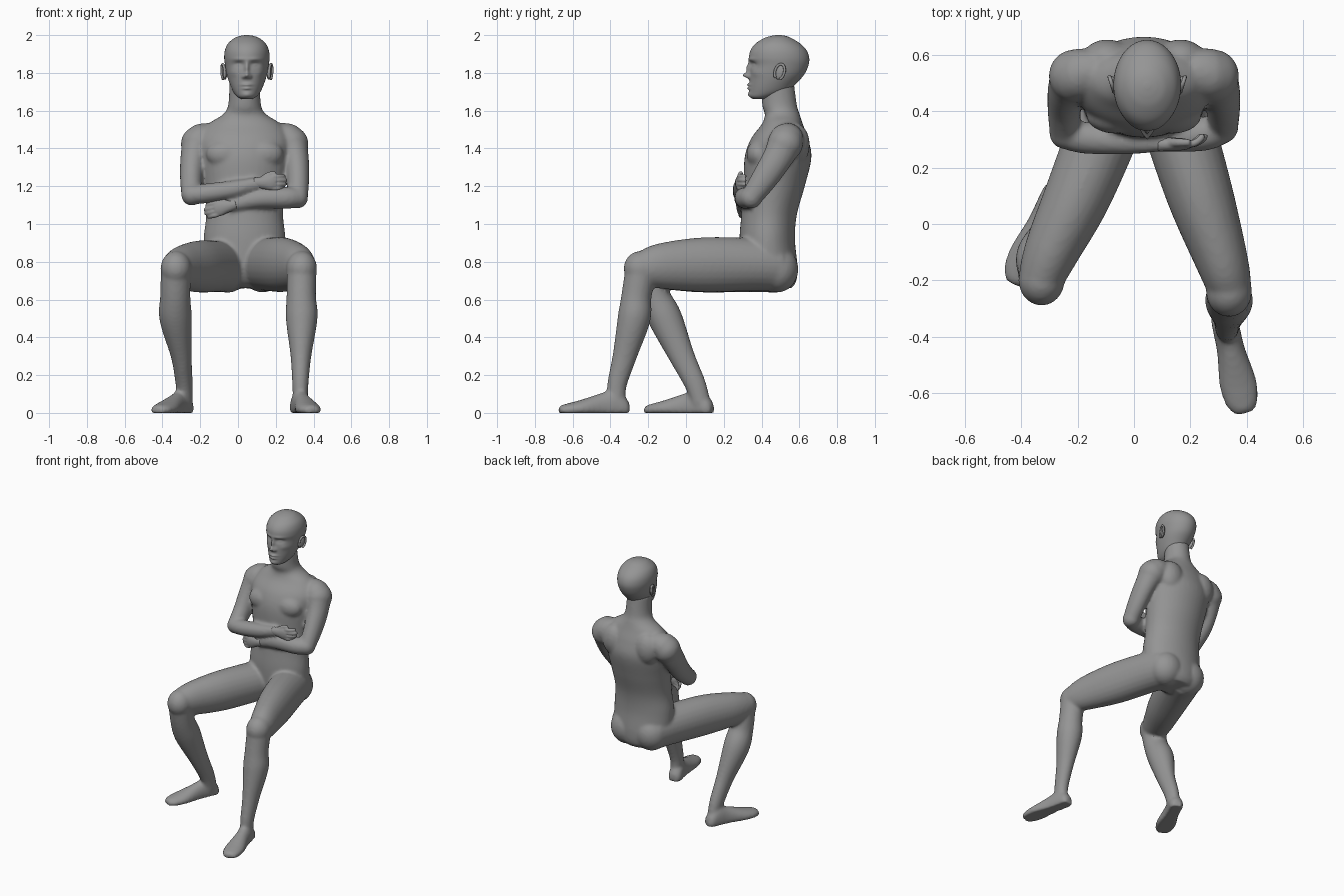
import bpy
import bmesh
from math import cos, sin, pi, exp
from mathutils import Vector, Matrix

default_cube = bpy.data.objects.get("Cube")
if default_cube:
    bpy.data.objects.remove(default_cube, do_unlink=True)

X, Y, Z = Vector((1, 0, 0)), Vector((0, 1, 0)), Vector((0, 0, 1))
BODY_X, HEAD_X = 0.035, 0.047

grey = bpy.data.materials.new("plain grey")
grey.use_nodes = True
grey.diffuse_color = (0.3, 0.3, 0.3, 1)
grey.node_tree.nodes["Principled BSDF"].inputs["Base Color"].default_value = grey.diffuse_color


def spline(rows, steps=6):
    """Smoothly interpolate rows of numbers (Catmull-Rom)."""
    result = []
    last = len(rows) - 1
    for i in range(last):
        a, b, c, d = (rows[max(0, min(last, i + k))] for k in (-1, 0, 1, 2))
        for s in range(steps):
            t = s / steps
            result.append([q + t / 2 * (r - p + t * (2 * p - 5 * q + 4 * r - o
                           + t * (3 * (q - r) + o - p)))
                           for p, q, r, o in zip(a, b, c, d)])
    return result + [list(rows[-1])]


def skin(bm, rings):
    """Bridge rings of points into a closed tube."""
    loops = [[bm.verts.new(p) for p in ring] for ring in rings]
    n = len(loops[0])
    for low, high in zip(loops, loops[1:]):
        for i in range(n):
            j = (i + 1) % n
            bm.faces.new((low[i], low[j], high[j], high[i]))
    bm.faces.new(loops[0][::-1])
    bm.faces.new(loops[-1])


def tube(bm, rows, across, up=None, sides=24):
    """Loft ellipses along rows of (x, y, z, half width, half depth)."""
    rows = spline(rows)
    rings = []
    for i, row in enumerate(rows):
        centre = Vector(row[:3])
        u, v = across, up
        if up is None:
            ahead = Vector(rows[min(i + 1, len(rows) - 1)][:3])
            behind = Vector(rows[max(i - 1, 0)][:3])
            tangent = (ahead - behind).normalized()
            u = (across - across.dot(tangent) * tangent).normalized()
            v = tangent.cross(u)
        angles = [2 * pi * k / sides for k in range(sides)]
        rings.append([centre + u * row[3] * cos(a) + v * row[4] * sin(a) for a in angles])
    skin(bm, rings)


def ball(bm, centre, size):
    matrix = Matrix.Translation(centre) @ Matrix.Diagonal((*size, 1))
    bmesh.ops.create_uvsphere(bm, u_segments=24, v_segments=16, radius=1, matrix=matrix)


def finish(name, bm, voxel=None, relax=6):
    """Make the object; with a voxel size, fuse overlapping forms into one skin."""
    bmesh.ops.recalc_face_normals(bm, faces=bm.faces)
    for face in bm.faces:
        face.smooth = True
    mesh = bpy.data.meshes.new(name)
    bm.to_mesh(mesh)
    bm.free()
    mesh.materials.append(grey)
    obj = bpy.data.objects.new(name, mesh)
    bpy.context.collection.objects.link(obj)
    if voxel:
        fuse = obj.modifiers.new("fuse", 'REMESH')
        fuse.mode = 'VOXEL'
        fuse.voxel_size = voxel
        fuse.use_smooth_shade = True
        soften = obj.modifiers.new("soften", 'SMOOTH')
        soften.factor = 0.5
        soften.iterations = relax
    return obj


def foot(bm, heel, toe):
    """Flat-soled foot: share of length, half width, height."""
    heel, toe = Vector((*heel, 0)), Vector((*toe, 0))
    side = (toe - heel).cross(Z).normalized()
    rings = []
    for t, width, height in spline([(0, .025, .05), (.06, .045, .085), (.2, .048, .13),
                                    (.4, .05, .105), (.7, .066, .068), (.88, .06, .05),
                                    (.97, .042, .04), (1, .025, .03)]):
        centre = heel.lerp(toe, t)
        rings.append([centre + side * width * cos(k * pi / 12)
                      + Z * height * max(0, .3 + .7 * sin(k * pi / 12)) for k in range(24)])
    skin(bm, rings)


def hand(name, wrist, reach, across, curl):
    """Palm, four curled fingers and a thumb."""
    bm = bmesh.new()
    wrist, reach, across = Vector(wrist), Vector(reach).normalized(), Vector(across).normalized()

    def at(forward, sideways, inward):
        return wrist + reach * forward + across * sideways + curl * inward

    tube(bm, [(*at(d, 0, 0), w, h) for d, w, h in
              ((-.03, .028, .026), (.02, .034, .024), (.06, .042, .021), (.085, .036, .015))], across)
    for k, length in enumerate((.058, .068, .064, .05)):
        offset = .032 - .021 * k
        tube(bm, [(*at(.07 + f * length, offset, c), r, r) for f, c, r in
                  ((0, 0, .014), (.5, .004, .013), (.9, .02, .012), (1, .035, .009))], across, sides=12)
    tube(bm, [(*at(d, s, .006), r, r) for d, s, r in
              ((.015, .02, .016), (.05, .042, .015), (.085, .05, .011))], curl, sides=12)
    return finish(name, bm, voxel=.005, relax=3)


# Body: torso and neck
body = bmesh.new()
tube(body, [(BODY_X, y, z, w, d) for z, y, w, d in (
    (.66, .47, .12, .09), (.7, .455, .18, .13), (.78, .44, .212, .15), (.92, .43, .217, .147),
    (1.05, .44, .204, .147), (1.2, .467, .215, .162), (1.35, .487, .238, .177),
    (1.45, .495, .24, .152), (1.53, .51, .19, .108), (1.58, .51, .115, .092),
    (1.63, .495, .087, .092), (1.76, .485, .08, .085))], X, Y, sides=40)
for side in (-1, 1):
    ball(body, (BODY_X + side * .095, .485, .76), (.115, .11, .122))
    ball(body, (BODY_X + side * .1, .385, 1.37), (.105, .065, .075))
    ball(body, (BODY_X + side * .13, .585, 1.42), (.09, .07, .11))

# Thighs, shins and feet
tube(body, [(.12, .48, .775, .125, .135), (.155, .36, .785, .128, .14), (.235, .1, .785, .118, .145),
            (.308, -.12, .778, .095, .123), (.337, -.22, .765, .08, .098), (.34, -.26, .76, .07, .08)], X)
tube(body, [(-.05, .48, .77, .125, .135), (-.095, .36, .775, .128, .135), (-.2, .1, .775, .118, .138),
            (-.285, -.08, .77, .1, .12), (-.325, -.18, .765, .084, .098), (-.335, -.22, .76, .072, .08)], X)
ball(body, (.337, -.24, .765), (.082, .09, .092))
ball(body, (-.328, -.2, .765), (.082, .09, .092))
tube(body, [(.337, -.235, .77, .08, .085), (.335, -.262, .62, .078, .08), (.337, -.275, .5, .084, .087),
            (.333, -.325, .3, .055, .064), (.33, -.365, .15, .043, .052), (.33, -.37, .05, .04, .05)], X)
tube(body, [(-.328, -.195, .77, .08, .085), (-.332, -.165, .62, .08, .082), (-.33, -.11, .5, .086, .09),
            (-.3, -.022, .3, .055, .068), (-.285, .05, .15, .045, .056), (-.28, .08, .05, .04, .05)], X)
foot(body, (.312, -.3), (.392, -.672))
foot(body, (-.265, .14), (-.425, -.215))

# Upper arms share one shape, placed either side of the torso
for side, elbow in ((1, (.28, .345, 1.14)), (-1, (.28, .325, 1.155))):
    ex, ey, ez = elbow
    tube(body, [(BODY_X + side * x, y, z, w, d) for x, y, z, w, d in (
        (.16, .53, 1.46, .07, .08), (.235, .53, 1.44, .088, .092), (.27, .485, 1.35, .07, .08),
        (.282, .415, 1.24, .06, .07), (ex, ey, ez, .055, .056))], X)
    ball(body, (BODY_X + side * .245, .525, 1.425), (.093, .095, .092))
    ball(body, (BODY_X + side * ex, ey, ez), (.056, .06, .058))

# Forearms folded across the belly
tube(body, [(.32, .34, 1.14, .052, .052), (.25, .32, 1.138, .06, .058), (.12, .305, 1.135, .05, .052),
            (0, .3, 1.11, .034, .038), (-.05, .295, 1.095, .028, .032)], Y)
tube(body, [(-.25, .32, 1.155, .052, .05), (-.17, .305, 1.162, .056, .052), (-.02, .292, 1.185, .045, .046),
            (.08, .285, 1.21, .03, .034), (.12, .285, 1.215, .026, .03)], Y)
finish("body", body, voxel=.0105)

hand("right_hand", (.115, .283, 1.218), (1, 0, .02), Z, Y)
hand("left_hand", (-.04, .29, 1.098), (-1, 0, -.25), Z, Y)

# Head: horizontal outlines given as height, half width, front and back
head = bmesh.new()
outlines = []
for z, width, front, back in spline([
        (1.662, .03, .355, .43), (1.675, .052, .338, .48), (1.7, .072, .335, .54), (1.74, .09, .336, .58),
        (1.79, .106, .337, .625), (1.84, .115, .34, .648), (1.88, .12, .334, .652), (1.92, .116, .342, .638),
        (1.955, .1, .368, .605), (1.983, .068, .412, .56), (1.995, .038, .448, .53), (2, .01, .48, .5)], 8):
    middle, depth = (front + back) / 2, (back - front) / 2
    outlines.append([Vector((width * cos(k * pi / 64), middle + depth * sin(k * pi / 64), z))
                     for k in range(128)])
skin(head, outlines)

# Facial relief: sideways place, height, spread, rise, amount forward
relief = {
    "nose tip": (0, 1.787, .016, .014, .032), "nose bridge": (0, 1.825, .012, .032, .02),
    "nostril": (.018, 1.779, .009, .009, .012), "eye socket": (.043, 1.845, .024, .014, -.015),
    "eyelid": (.043, 1.842, .015, .008, .007), "brow": (.04, 1.872, .035, .01, .005),
    "upper lip": (0, 1.737, .026, .007, .014), "lower lip": (0, 1.718, .022, .007, .012),
    "chin": (0, 1.685, .025, .014, .007), "cheekbone": (.072, 1.8, .022, .02, .006)}
for vert in head.verts:
    if vert.co.y < .45:
        vert.co.y -= sum(amount * exp(-((abs(vert.co.x) - x) / spread) ** 2 - ((vert.co.z - z) / rise) ** 2)
                         for x, z, spread, rise, amount in relief.values())
finish("head", head).location.x = HEAD_X

# Ears: tilted flat lobes with a raised rim
for name, side in (("left_ear", 1), ("right_ear", -1)):
    ear = bmesh.new()
    ball(ear, (0, 0, 0), (.011, .026, .042))
    rim = [(.008, .026 * cos(a), .042 * sin(a), .007, .007) for a in (k * pi / 6 for k in range(-2, 9))]
    tube(ear, rim, X, sides=10)
    lobe = finish(name, ear)
    lobe.location = (HEAD_X + side * .118, .498, 1.805)
    lobe.rotation_euler = (-.3, 0, side * -.3 if side > 0 else pi + .3)
    if side < 0:
        lobe.rotation_euler.x = .3
